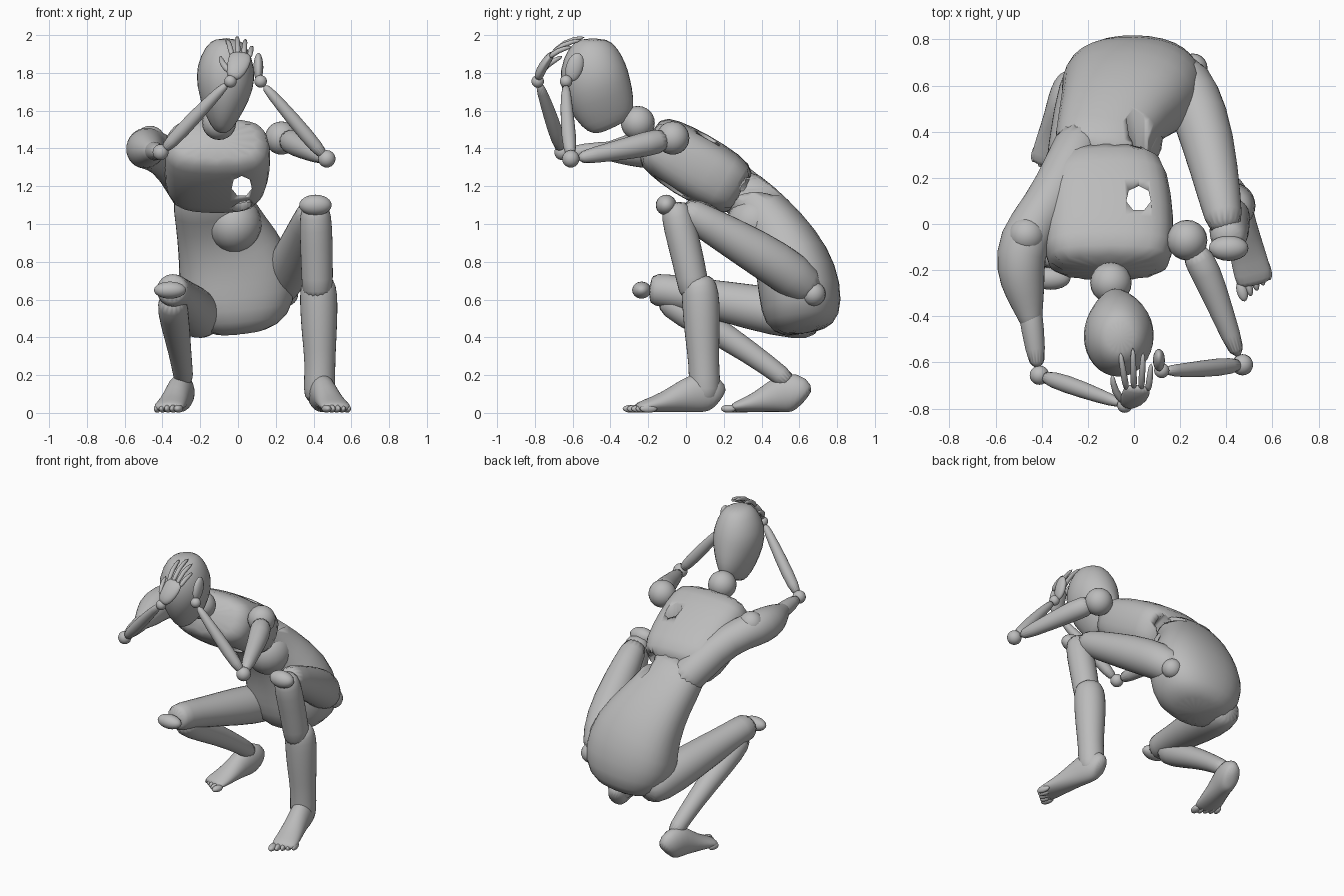
import bpy, bmesh, math
from mathutils import Vector

cube = bpy.data.objects.get("Cube")
if cube:
    bpy.data.objects.remove(cube, do_unlink=True)

grey = bpy.data.materials.new("mannequin_grey")
grey.use_nodes = True
tone = (0.5, 0.5, 0.5, 1)
grey.diffuse_color = tone
grey.node_tree.nodes["Principled BSDF"].inputs["Base Color"].default_value = tone


def finish(name, bm):
    bmesh.ops.recalc_face_normals(bm, faces=bm.faces)
    mesh = bpy.data.meshes.new(name)
    bm.to_mesh(mesh)
    bm.free()
    for face in mesh.polygons:
        face.use_smooth = True
    obj = bpy.data.objects.new(name, mesh)
    bpy.context.collection.objects.link(obj)
    mesh.materials.append(grey)
    return obj


def loft(name, rings, side=(1, 0, 0), n=16, power=1.0):
    """Join elliptical sections (x, y, z, half width, half depth) along a path."""
    bm = bmesh.new()
    pts = [Vector(r[:3]) for r in rings]
    loops = []
    for i, r in enumerate(rings):
        along = (pts[min(i + 1, len(pts) - 1)] - pts[max(i - 1, 0)]).normalized()
        side_v = Vector(side)
        wide = (side_v - along * side_v.dot(along)).normalized()
        deep = along.cross(wide)
        loop = []
        for k in range(n):
            a = math.tau * k / n
            c, s = math.cos(a), math.sin(a)
            u = math.copysign(abs(c) ** power, c) * r[3]
            v = math.copysign(abs(s) ** power, s) * r[-1]
            loop.append(bm.verts.new(pts[i] + wide * u + deep * v))
        loops.append(loop)
    for a, b in zip(loops, loops[1:]):
        for k in range(n):
            bm.faces.new((a[k], a[(k + 1) % n], b[(k + 1) % n], b[k]))
    bm.faces.new(loops[0][::-1])
    bm.faces.new(loops[-1])
    obj = finish(name, bm)
    sub = obj.modifiers.new("smooth", "SUBSURF")
    sub.levels = sub.render_levels = 1
    return obj


def ball(name, loc, size, rot=(0, 0, 0)):
    bm = bmesh.new()
    bmesh.ops.create_uvsphere(bm, u_segments=20, v_segments=12, radius=1)
    obj = finish(name, bm)
    obj.location, obj.rotation_euler = loc, rot
    obj.scale = size if isinstance(size, tuple) else (size,) * 3
    return obj


# Head and neck
loft("head", [(-.06, -.49, 1.985, .06, .07), (-.06, -.49, 1.94, .115, .13),
              (-.065, -.495, 1.83, .16, .185), (-.067, -.475, 1.72, .155, .19),
              (-.08, -.43, 1.61, .11, .17), (-.085, -.4, 1.53, .065, .13),
              (-.09, -.39, 1.51, .04, .08)])
ball("neck", (-.1, -.255, 1.535), .09)

# Trunk
chest = loft("chest", [(-.12, .31, 1.15, .22, .14), (-.12, .2, 1.22, .275, .175),
                       (-.11, .02, 1.32, .288, .185), (-.11, -.12, 1.41, .285, .165),
                       (-.11, -.21, 1.455, .26, .135)], power=.66)
torso = loft("torso", [(.02, .63, .42, .14, .12), (.01, .615, .49, .27, .21),
                       (0, .605, .65, .325, .225), (-.02, .565, .8, .305, .21),
                       (-.09, .48, .97, .245, .165), (-.14, .36, 1.11, .21, .14),
                       (-.17, .24, 1.22, .19, .13)], power=.85)
ball("abdomen", (-.02, .37, 1), (.145, .155, .15))

# Opening worn through the chest
for turn in (0, math.pi / 2):
    bm = bmesh.new()
    bmesh.ops.create_cone(bm, cap_ends=True, segments=7, radius1=.055, radius2=.055, depth=1.2)
    cutter = finish("cutter", bm)
    cutter.location = (.02, .11, 1.2)
    cutter.rotation_euler.x = turn
    cutter.hide_render = True
    for body in (chest, torso):
        cut = body.modifiers.new("opening", "BOOLEAN")
        cut.operation, cut.object = "DIFFERENCE", cutter
        bpy.context.view_layer.update()
        bpy.context.view_layer.objects.active = body
        for mod in [m.name for m in body.modifiers]:
            bpy.ops.object.modifier_apply(modifier=mod)
    bpy.data.objects.remove(cutter, do_unlink=True)

# Left arm
ball("left_shoulder", (.23, -.07, 1.455), .088)
loft("left_upper_arm", [(.25, -.1, 1.45, .065), (.31, -.2, 1.425, .07),
                        (.38, -.38, 1.385, .052), (.46, -.59, 1.345, .036)])
ball("left_elbow", (.47, -.61, 1.345), .046)
loft("left_forearm", [(.465, -.61, 1.35, .03), (.37, -.62, 1.46, .042),
                      (.22, -.635, 1.64, .032), (.13, -.635, 1.74, .022)])
ball("left_wrist", (.12, -.635, 1.755), .033)
ball("left_hand", (.108, -.59, 1.83), (.026, .045, .078), (-.3, 0, 0))

# Right arm, its shoulder stretched from the flank
loft("right_shoulder_web", [(-.2, .42, 1.09, .12), (-.28, .24, 1.23, .115),
                            (-.38, .07, 1.36, .105), (-.485, -.07, 1.405, .115),
                            (-.495, -.2, 1.4, .11), (-.47, -.31, 1.39, .085),
                            (-.45, -.4, 1.385, .055), (-.44, -.46, 1.385, .04)])
ball("right_shoulder", (-.465, -.05, 1.44), .08)
loft("right_upper_arm", [(-.46, -.3, 1.39, .055), (-.44, -.45, 1.385, .052),
                         (-.415, -.64, 1.38, .036)])
ball("right_elbow", (-.41, -.655, 1.38), .042)
loft("right_forearm", [(-.4, -.66, 1.385, .03), (-.3, -.69, 1.49, .042),
                       (-.15, -.745, 1.65, .032), (-.05, -.78, 1.75, .022)])
ball("right_wrist", (-.04, -.785, 1.755), .033)
loft("right_palm", [(-.035, -.785, 1.765, .03, .022), (-.01, -.77, 1.81, .055, .028),
                    (.01, -.735, 1.87, .064, .024), (.015, -.7, 1.91, .056, .016)])
for i, (tip_x, tip_y, tip_z) in enumerate(((-.06, -.55, 1.975), (-.005, -.53, 1.99),
                                           (.04, -.55, 1.975), (.075, -.6, 1.94))):
    base_x = -.03 + i * .03
    loft(f"right_finger_{i}", [(base_x, -.725, 1.88, .016),
                               ((base_x + tip_x) / 2, (tip_y - .74) / 2 - .01, tip_z - .02, .016),
                               (tip_x, tip_y, tip_z, .011)], n=8)
loft("right_thumb", [(-.04, -.775, 1.8, .02), (-.085, -.73, 1.85, .018),
                     (-.095, -.65, 1.89, .011)], n=8)

# Left leg, planted upright
ball("left_hip", (.255, .675, .63), .064)
loft("left_thigh", [(.19, .69, .62, .1), (.255, .56, .735, .125), (.32, .37, .855, .12),
                    (.375, .1, 1.01, .092), (.4, -.04, 1.09, .078)])
ball("left_kneecap", (.41, -.105, 1.1), (.086, .055, .055))
loft("left_knee_joint", [(.41, -.06, 1.12, .06), (.41, -.05, 1.05, .088),
                         (.415, -.01, .9, .088), (.42, .035, .7, .085), (.42, .05, .6, .08)])
loft("left_shin", [(.42, .055, .72, .075), (.425, .07, .67, .098), (.428, .08, .58, .103),
                   (.43, .085, .42, .095), (.435, .095, .25, .08), (.43, .1, .12, .088),
                   (.43, .1, .05, .07)])

# Right leg, folded low
loft("right_thigh", [(-.18, .72, .49, .09), (-.2, .6, .51, .13), (-.25, .35, .56, .125),
                     (-.31, .05, .62, .095), (-.345, -.12, .65, .09), (-.35, -.2, .655, .085)])
ball("right_kneecap", (-.36, -.235, .65), (.085, .05, .045))
loft("right_shin", [(-.35, -.13, .62, .075), (-.345, -.02, .54, .085),
                    (-.32, .22, .4, .07), (-.295, .45, .24, .054), (-.285, .56, .15, .055)])


def foot(name, heel, toe, inner):
    """Foot from heel to big toe; inner is the sideways sign of the big toe."""
    heel, toe = Vector(heel), Vector(toe)
    fwd = toe - heel
    length = fwd.length
    across = Vector((-fwd.y, fwd.x, 0)).normalized()
    if across.x * inner < 0:
        across.negate()
    rings = []
    for t, z, hw, hh in ((0, .07, .04, .06), (.06, .1, .064, .098), (.22, .112, .072, .112),
                         (.38, .09, .07, .09), (.6, .055, .078, .053),
                         (.8, .036, .084, .034), (.9, .025, .076, .021)):
        p = heel + fwd * t
        rings.append((p.x, p.y, z, hw, hh))
    loft(name, rings, side=across)
    turn = math.atan2(fwd.y, fwd.x)
    for i in range(5):
        p = heel + fwd * (.91 - .03 * i) + across * (.062 - .032 * i)
        width = .024 if i == 0 else .017
        ball(f"{name}_toe_{i}", (p.x, p.y, .022), (length * .09, width, .021), (0, 0, turn))


foot("left_foot", (.415, .185, 0), (.54, -.32, 0), -1)
foot("right_foot", (-.28, .635, 0), (-.385, .2, 0), 1)
